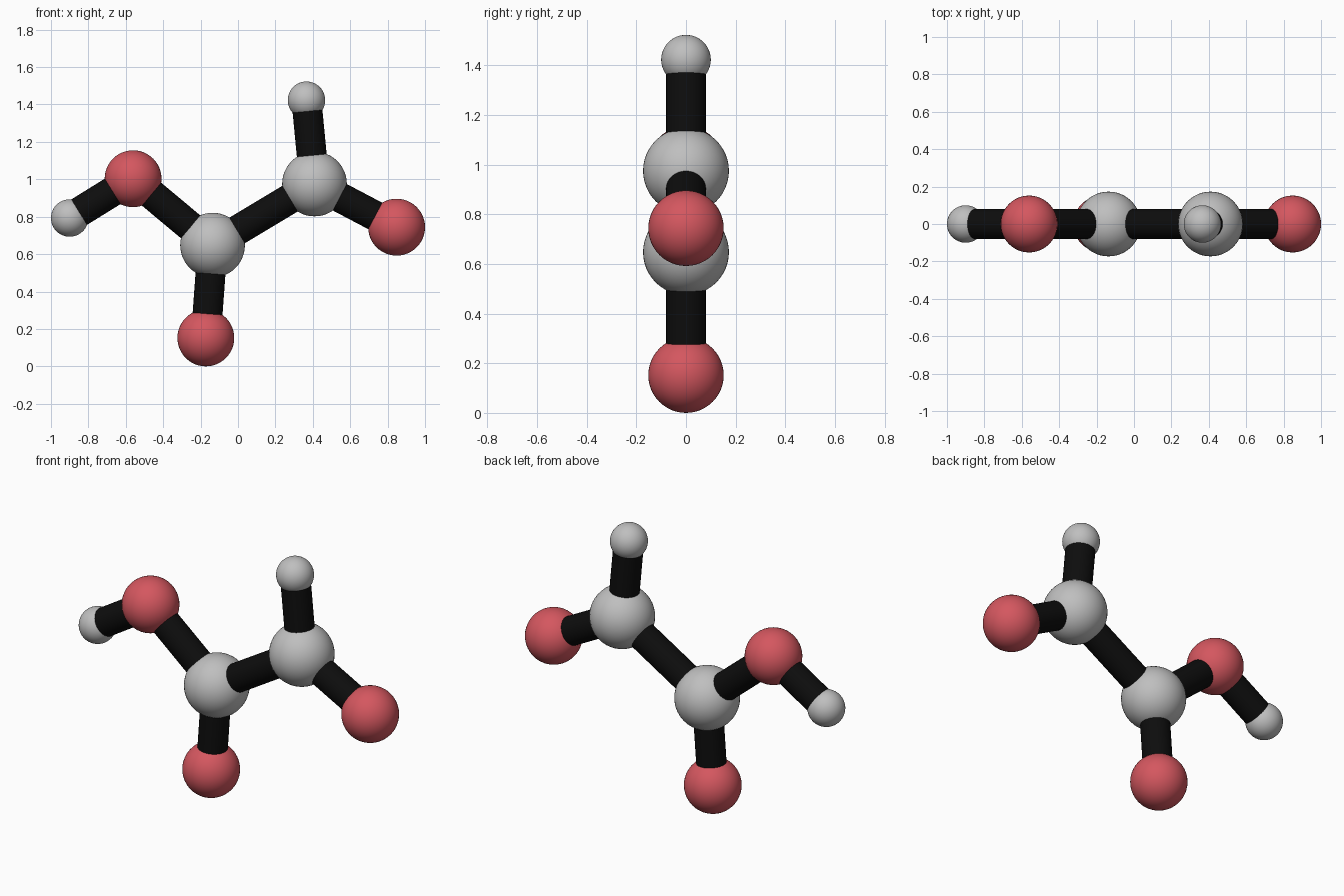
import bpy
from mathutils import Vector

cube = bpy.data.objects.get("Cube")
if cube:
    bpy.data.objects.remove(cube, do_unlink=True)


def make_material(name, rgb):
    mat = bpy.data.materials.new(name)
    mat.use_nodes = True
    colour = (*rgb, 1.0)
    mat.diffuse_color = colour
    bsdf = next(n for n in mat.node_tree.nodes if n.type == 'BSDF_PRINCIPLED')
    bsdf.inputs["Base Color"].default_value = colour
    return mat


GREY = make_material("light grey", (0.52, 0.52, 0.52))
RED = make_material("soft red", (0.66, 0.095, 0.115))
BLACK = make_material("black", (0.004, 0.004, 0.004))

BOND_RADIUS = 0.08

# Atoms: x, z, radius, material (all lie in the plane y = 0)
ATOMS = {
    "carbon_right": (-0.136, 0.648, 0.173, GREY),
    "carbon_left": (0.409, 0.975, 0.173, GREY),
    "oxygen_upper": (-0.561, 1.003, 0.152, RED),
    "oxygen_lower": (-0.172, 0.152, 0.152, RED),
    "oxygen_side": (0.848, 0.744, 0.152, RED),
    "hydrogen_side": (-0.900, 0.793, 0.100, GREY),
    "hydrogen_top": (0.366, 1.423, 0.100, GREY),
}

BONDS = [
    ("carbon_right", "carbon_left"),
    ("carbon_right", "oxygen_upper"),
    ("carbon_right", "oxygen_lower"),
    ("carbon_left", "oxygen_side"),
    ("carbon_left", "hydrogen_top"),
    ("oxygen_upper", "hydrogen_side"),
]


def centre(atom):
    x, z = ATOMS[atom][:2]
    return Vector((x, 0, z))


def finish(name, mat):
    obj = bpy.context.object
    obj.name = name
    obj.data.materials.append(mat)
    bpy.ops.object.shade_smooth_by_angle()
    return obj


# Atom balls
for name, (x, z, radius, mat) in ATOMS.items():
    bpy.ops.mesh.primitive_uv_sphere_add(
        segments=48, ring_count=24, radius=radius, location=(x, 0, z))
    finish(name, mat)

# Bond rods, running from ball centre to ball centre
for start, end in BONDS:
    a, b = centre(start), centre(end)
    axis = b - a
    bpy.ops.mesh.primitive_cylinder_add(
        vertices=32, radius=BOND_RADIUS, depth=axis.length, location=(a + b) / 2,
        rotation=axis.to_track_quat('Z', 'Y').to_euler())
    finish(f"bond_{start}_to_{end}", BLACK)
